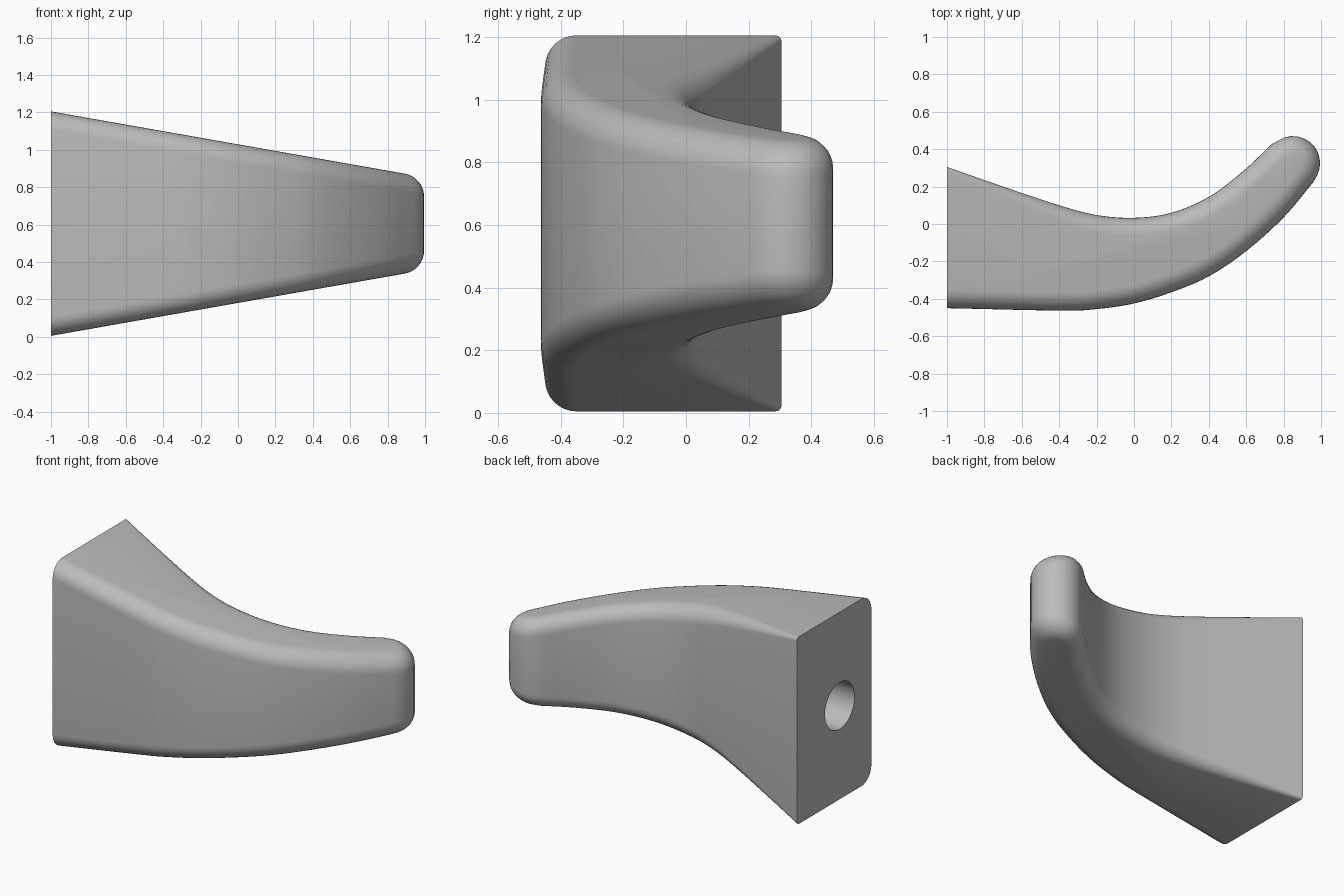
import bpy, bmesh, math
from mathutils import Vector

if "Cube" in bpy.data.objects:
    bpy.data.objects.remove(bpy.data.objects["Cube"], do_unlink=True)

MID_Z = 0.605
ROUND = 0.1


def smooth_path(pts, steps=5):
    """Catmull-Rom curve through the points."""
    p = [Vector(q) for q in pts]
    p = [2 * p[0] - p[1]] + p + [2 * p[-1] - p[-2]]
    out = []
    for a, b, c, d in zip(p, p[1:], p[2:], p[3:]):
        for i in range(steps):
            t = i / steps
            out.append(0.5 * (2 * b + (c - a) * t + (2 * a - 5 * b + 4 * c - d) * t * t
                              + (3 * b - a - 3 * c + d) * t ** 3))
    return out + [p[-2]]


def half_height(x):
    return 0.6 - 0.176 * (x + 1)


# Plan outline: back edge, round tip, front edge
back = smooth_path([(-1, 0.305), (-0.7, 0.2), (-0.4, 0.1), (-0.2, 0.048), (0, 0.033),
                    (0.2, 0.06), (0.4, 0.145), (0.58, 0.28), (0.735, 0.425)])
front = smooth_path([(0.96, 0.225), (0.8, 0.035), (0.6, -0.145), (0.4, -0.28), (0.2, -0.365),
                     (0, -0.425), (-0.2, -0.455), (-0.4, -0.463), (-1, -0.45)])
tip = [Vector((0.85 + 0.145 * math.cos(a), 0.325 + 0.145 * math.sin(a)))
       for a in (math.radians(124 - 15 * i) for i in range(11))]
outline = back + tip + front
count = len(outline)

# Inward normals and edge rounding radius at each outline point
normals, radii = [], []
for i, p in enumerate(outline):
    t = outline[min(i + 1, count - 1)] - outline[max(i - 1, 0)]
    normals.append(Vector((t.y, -t.x)).normalized())
    grow = min(1, (p.x + 1) / 0.9) if i < len(back) else 1
    radii.append(0.02 + (ROUND - 0.02) * grow)
normals[0], normals[-1] = Vector((0, -1)), Vector((0, 1))

# Hook body: stacked rings with rounded rims
bm = bmesh.new()
angles = [math.pi / 2 * i / 8 for i in range(9)]
levels = [(-1, a) for a in reversed(angles)] + [(1, a) for a in angles]
rings = []
for side, a in levels:
    ring = []
    for p, n, r in zip(outline, normals, radii):
        q = p + n * r * (1 - math.cos(a))
        z = MID_Z + side * (half_height(q.x) - r + r * math.sin(a))
        ring.append(bm.verts.new((q.x, q.y, z)))
    rings.append(ring)
for low, high in zip(rings, rings[1:]):
    for i in range(count):
        j = (i + 1) % count
        bm.faces.new((low[i], low[j], high[j], high[i]))
bm.faces.new(rings[0])
bm.faces.new(rings[-1])
bmesh.ops.recalc_face_normals(bm, faces=bm.faces)
mesh = bpy.data.meshes.new("hook_body")
bm.to_mesh(mesh)
bm.free()
hook = bpy.data.objects.new("hook_body", mesh)
bpy.context.collection.objects.link(hook)

mat = bpy.data.materials.new("plain grey")
mat.use_nodes = True
grey = (0.5, 0.5, 0.5, 1)
mat.diffuse_color = grey
mat.node_tree.nodes["Principled BSDF"].inputs["Base Color"].default_value = grey
mesh.materials.append(mat)

# Mounting hole in the flat end
bpy.ops.mesh.primitive_cylinder_add(vertices=48, radius=0.15, depth=1.2,
                                    location=(-1, -0.13, MID_Z), rotation=(0, math.pi / 2, 0))
cutter = bpy.context.object
cutter.name = "hole_cutter"
cutter.data.materials.append(mat)
cut = hook.modifiers.new("mounting_hole", 'BOOLEAN')
cut.operation = 'DIFFERENCE'
cut.solver = 'EXACT'
cut.object = cutter
bpy.ops.object.select_all(action='DESELECT')
hook.select_set(True)
bpy.context.view_layer.objects.active = hook
bpy.ops.object.modifier_apply(modifier=cut.name)
bpy.data.objects.remove(cutter, do_unlink=True)
bpy.ops.object.shade_smooth_by_angle(angle=math.radians(35))
